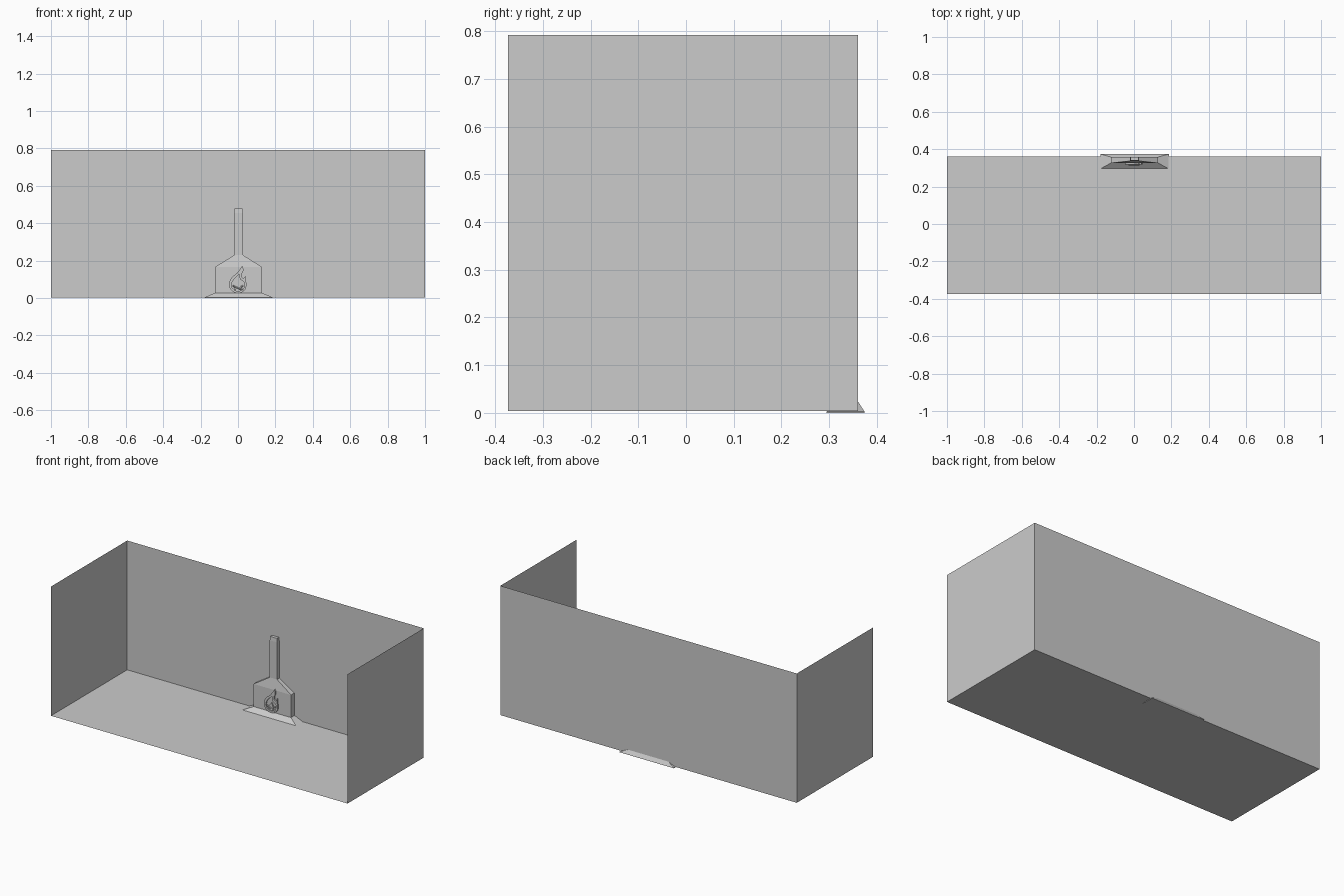
import bpy, bmesh, math

if "Cube" in bpy.data.objects:
    bpy.data.objects.remove(bpy.data.objects["Cube"])


def mesh_object(name, verts, faces):
    me = bpy.data.meshes.new(name)
    me.from_pydata(verts, [], faces)
    me.update()
    ob = bpy.data.objects.new(name, me)
    bpy.context.collection.objects.link(ob)
    return ob


def loft(name, sections):
    """Closed solid through stacked rectangles (half width, y0, y1, z)."""
    cx = 0.003
    bm = bmesh.new()
    rings = []
    for hw, y0, y1, z in sections:
        rings.append([bm.verts.new((cx + sx * hw, y, z))
                      for sx, y in ((-1, y0), (1, y0), (1, y1), (-1, y1))])
    bm.faces.new(rings[0][::-1])
    bm.faces.new(rings[-1])
    for a, b in zip(rings, rings[1:]):
        for i in range(4):
            j = (i + 1) % 4
            bm.faces.new((a[i], a[j], b[j], b[i]))
    bmesh.ops.recalc_face_normals(bm, faces=bm.faces)
    me = bpy.data.meshes.new(name)
    bm.to_mesh(me)
    bm.free()
    ob = bpy.data.objects.new(name, me)
    bpy.context.collection.objects.link(ob)
    return ob


def cutout(name, outlines, y, half_depth):
    """Upright flat shape; each outline is (x, z, is_tip) points, inner ones make holes."""
    cu = bpy.data.curves.new(name, 'CURVE')
    cu.dimensions = '2D'
    cu.fill_mode = 'BOTH'
    cu.extrude = half_depth
    cu.resolution_u = 3
    for pts in outlines:
        sp = cu.splines.new('BEZIER')
        sp.bezier_points.add(len(pts) - 1)
        sp.use_cyclic_u = True
        for p, (x, z, tip) in zip(sp.bezier_points, pts):
            p.co = (x, z, 0)
            kind = 'VECTOR' if tip else 'AUTO'
            p.handle_left_type = p.handle_right_type = kind
    ob = bpy.data.objects.new(name, cu)
    bpy.context.collection.objects.link(ob)
    ob.location.y = y
    ob.rotation_euler.x = math.pi / 2
    bpy.ops.object.select_all(action='DESELECT')
    ob.select_set(True)
    bpy.context.view_layer.objects.active = ob
    bpy.ops.object.convert(target='MESH')
    return ob


# Room: thin floor, back wall and two side walls
Y0, Y1, Z0, Z1 = -0.373, 0.361, 0.004, 0.792
mesh_object("floor", [(-1, Y0, Z0), (1, Y0, Z0), (1, Y1, Z0), (-1, Y1, Z0)], [(0, 1, 2, 3)])
mesh_object("back_wall", [(-1, Y1, Z0), (1, Y1, Z0), (1, Y1, Z1), (-1, Y1, Z1)], [(0, 1, 2, 3)])
for side, s in (("left", -1), ("right", 1)):
    mesh_object(side + "_wall", [(s, Y0, Z0), (s, Y1, Z0), (s, Y1, Z1), (s, Y0, Z1)],
                [(0, 1, 2, 3) if s < 0 else (3, 2, 1, 0)])

# Fireplace: flared hearth, firebox, sloping hood and flue
loft("fireplace", [
    (0.183, 0.295, 0.374, 0.0),
    (0.183, 0.295, 0.374, 0.003),
    (0.126, 0.326, 0.358, 0.028),
    (0.126, 0.326, 0.358, 0.166),
    (0.025, 0.337, 0.358, 0.229),
    (0.025, 0.337, 0.358, 0.455),
    (0.022, 0.339, 0.358, 0.478),
])

# Flame: hollow outline with a side tongue
outer = [(.024, .174, 1), (-.004, .135, 0), (-.037, .105, 0), (-.047, .067, 0),
         (-.032, .038, 0), (0, .027, 0), (.032, .038, 0), (.045, .067, 0),
         (.042, .095, 0), (.041, .122, 1), (.027, .106, 0), (.02, .125, 0), (.029, .148, 0)]
hole = [(.008, .128, 1), (-.022, .1, 0), (-.035, .07, 0), (-.024, .046, 0), (0, .038, 0),
        (.024, .046, 0), (.034, .066, 0), (.03, .088, 0), (.012, .1, 0)]
cutout("flame", [outer, hole], 0.326, 0.009)

# Small inner flame
inner = [(.004, .088, 1), (-.012, .07, 0), (-.014, .05, 0), (0, .04, 0),
         (.014, .05, 0), (.011, .068, 0)]
cutout("inner_flame", [inner], 0.325, 0.006)

# Crossed logs
for side, s in (("left", -1), ("right", 1)):
    bpy.ops.mesh.primitive_cylinder_add(vertices=8, radius=0.004, depth=0.062,
                                        location=(0, 0.322 + s * 0.004, 0.054),
                                        rotation=(0, s * math.radians(68), 0))
    bpy.context.object.name = side + "_log"
